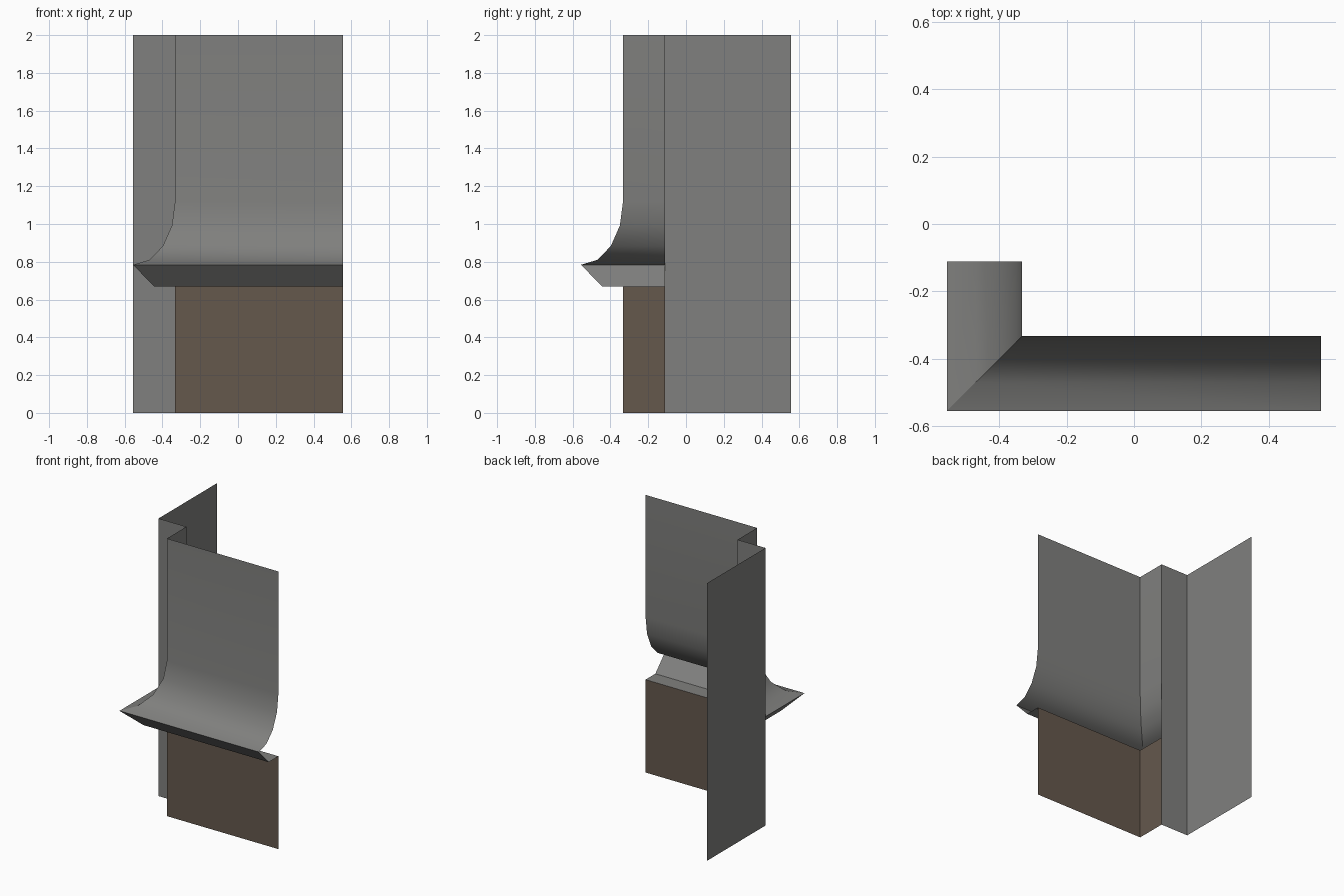
import bpy, bmesh, math

if "Cube" in bpy.data.objects:
    bpy.data.objects.remove(bpy.data.objects["Cube"])

U = 0.3333   # upper wall line
O = 0.5555   # outer line
R = 0.1111   # return wall line
D = O - U


def material(name, rgb):
    m = bpy.data.materials.new(name)
    m.diffuse_color = (*rgb, 1)
    m.use_nodes = True
    m.node_tree.nodes["Principled BSDF"].inputs["Base Color"].default_value = m.diffuse_color
    return m


grey = material("grey plaster", (0.216, 0.216, 0.209))
brown = material("brown base", (0.130, 0.098, 0.073))


def sheet(name, start, end, mat, smooth=False):
    """Strip of quads between two matching lists of points."""
    bm = bmesh.new()
    a = [bm.verts.new(p) for p in start]
    b = [bm.verts.new(p) for p in end]
    for i in range(len(a) - 1):
        bm.faces.new((a[i], a[i + 1], b[i + 1], b[i]))
    me = bpy.data.meshes.new(name)
    bm.to_mesh(me)
    bm.free()
    me.materials.append(mat)
    ob = bpy.data.objects.new(name, me)
    bpy.context.collection.objects.link(ob)
    if smooth:
        bpy.context.view_layer.objects.active = ob
        ob.select_set(True)
        bpy.ops.object.shade_smooth_by_angle(angle=math.radians(35))
        ob.select_set(False)


# wall profile as (outward offset, height): straight wall, flared skirt, lip, soffit
profile = [(0, 2)]
for i in range(5):
    t = math.radians(22.5 * i)
    profile.append((D * (1 - math.cos(t)), 1.12 - 0.336 * math.sin(t)))
profile += [(D / 2, 0.669), (0, 0.669)]
base = [(0, 0.669), (0, 0)]

# front and side runs, mitred at the outer corner
for part, prof, mat in (("flared_wall", profile, grey), ("base_wall", base, brown)):
    corner = [(-U - d, -U - d, z) for d, z in prof]
    sheet("front_" + part, corner, [(O, -U - d, z) for d, z in prof], mat, True)
    sheet("side_" + part, [(-U - d, -R, z) for d, z in prof], corner, mat, True)

# full-height plain walls beyond the corner
line = [(-U, -R), (-O, -R), (-O, O)]
for name, p, q in (("return_wall", line[1], line[0]), ("left_wall", line[2], line[1])):
    sheet(name, [(*p, 2), (*p, 0)], [(*q, 2), (*q, 0)], grey)
